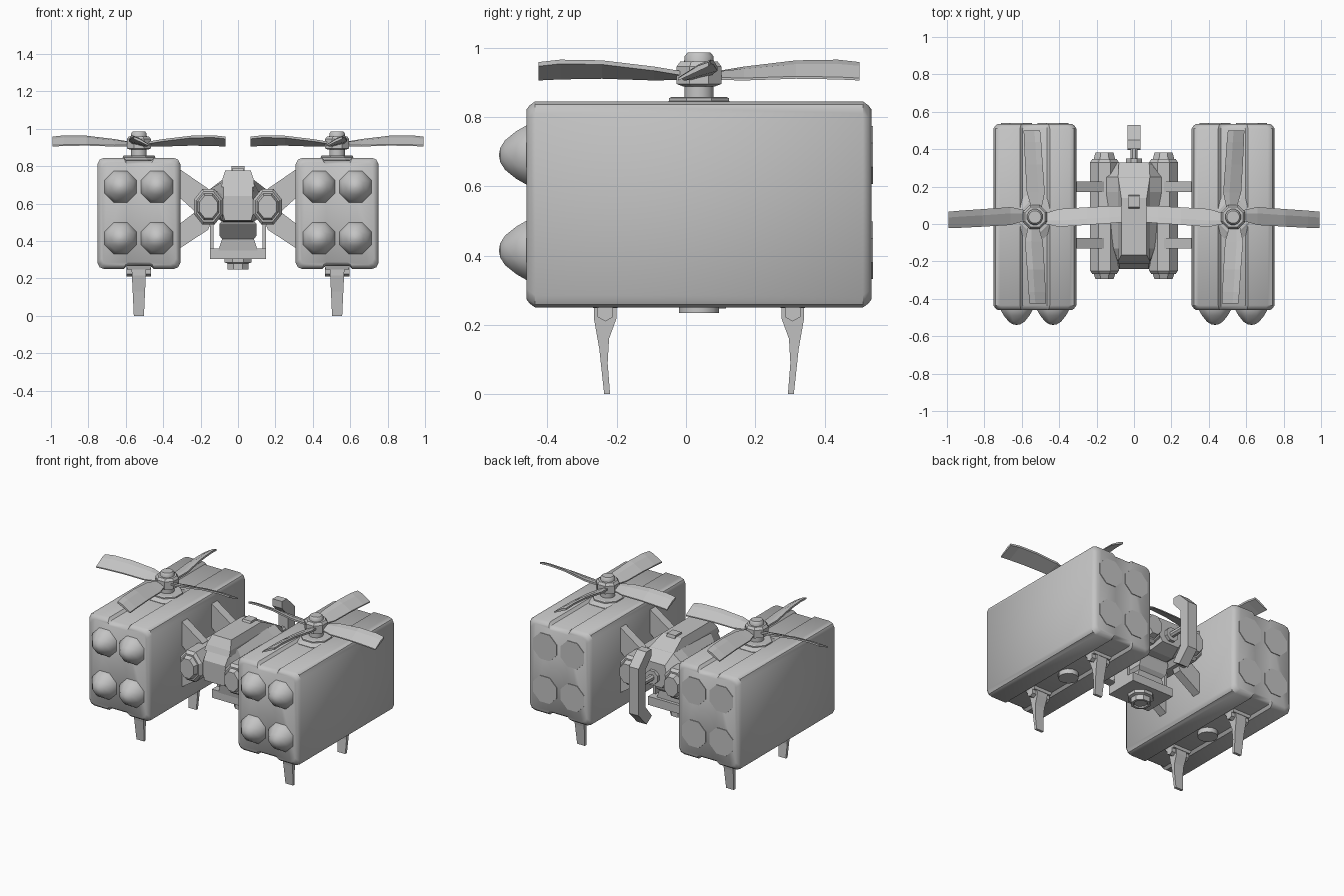
import bpy, bmesh, math
from mathutils import Matrix

if "Cube" in bpy.data.objects:
    bpy.data.objects.remove(bpy.data.objects["Cube"])

grey = bpy.data.materials.new("light_grey")
grey.diffuse_color = (0.55, 0.55, 0.55, 1)
grey.use_nodes = True
grey.node_tree.nodes["Principled BSDF"].inputs["Base Color"].default_value = grey.diffuse_color
CY = 0.0375          # fore-aft centre of the pods
PX = 0.53            # sideways centre of the pods


def loft(name, rings, smooth=None):
    """Skin a stack of equal-length rings and cap both ends."""
    bm = bmesh.new()
    loops = [[bm.verts.new(p) for p in r] for r in rings]
    n = len(loops[0])
    for a, b in zip(loops, loops[1:]):
        for i in range(n):
            j = (i + 1) % n
            bm.faces.new((a[i], a[j], b[j], b[i]))
    bm.faces.new(loops[0])
    bm.faces.new(loops[-1])
    bmesh.ops.recalc_face_normals(bm, faces=bm.faces)
    me = bpy.data.meshes.new(name)
    bm.to_mesh(me)
    bm.free()
    me.materials.append(grey)
    ob = bpy.data.objects.new(name, me)
    bpy.context.collection.objects.link(ob)
    if smooth:
        bpy.ops.object.select_all(action='DESELECT')
        bpy.context.view_layer.objects.active = ob
        ob.select_set(True)
        bpy.ops.object.shade_smooth_by_angle(angle=math.radians(smooth))
    return ob


def turned(name, axis, center, steps, sides=8, sx=1, sz=1, smooth=None):
    """Turned part: steps are (position along axis, radius)."""
    rings = []
    for h, r in steps:
        ring = []
        for i in range(sides):
            a = 2 * math.pi * (i + 0.5) / sides
            u, v = r * sx * math.cos(a), r * sz * math.sin(a)
            ring.append({'z': (center[0] + u, center[1] + v, h),
                         'y': (center[0] + u, h, center[1] + v),
                         'x': (h, center[0] + u, center[1] + v)}[axis])
        rings.append(ring)
    return loft(name, rings, smooth)


def slab(name, levels):
    """Stacked rectangles: (z, half width, y front, y back, x centre)."""
    return loft(name, [[(cx - w, y0, z), (cx + w, y0, z), (cx + w, y1, z), (cx - w, y1, z)]
                       for z, w, y0, y1, cx in levels])


def plate(name, axis, pts, a, b):
    """Flat outline extruded along x or y."""
    return loft(name, [[(t, p, q) if axis == 'x' else (p, t, q) for p, q in pts] for t in (a, b)])


# chamfered pod outline with a shallow channel along top and bottom
corner = [(0.065, 0.282), (0.08, 0.2975), (0.185, 0.2975), (0.21, 0.288), (0.2225, 0.262)]
quarter = corner + [(x, -z) for x, z in reversed(corner)]
outline = quarter + [(-x, -z) for x, z in quarter]

# blade sections: distance, low edge x, z, high edge x, z
sections = [(0.04, -0.016, 0.910, 0.034, 0.922), (0.13, -0.043, 0.908, 0.053, 0.937),
            (0.28, -0.052, 0.913, 0.042, 0.955), (0.40, -0.058, 0.911, 0.034, 0.957),
            (0.463, -0.060, 0.908, 0.028, 0.950)]

leg = [(-0.265, 0.255), (-0.265, 0.215), (-0.250, 0.13), (-0.236, 0.0), (-0.219, 0.0),
       (-0.226, 0.09), (-0.222, 0.16), (-0.200, 0.22), (-0.200, 0.255)]

for s, side in ((-1, "left"), (1, "right")):
    cx = s * PX
    # launcher pod
    rings = []
    for y, k in ((-0.46, 0.905), (-0.452, 0.95), (-0.435, 1), (0.51, 1), (0.527, 0.95), (0.535, 0.905)):
        d = 0.2225 * (1 - k) / 0.2225 * 0.25
        rings.append([(cx + x * (1 - d / 0.2225), y, 0.5475 + z * (1 - d / 0.2975)) for x, z in outline])
    loft(side + "_pod", rings, 40)

    # faceted warheads in front, flush tube ends behind
    for dx in (-0.0975, 0.0975):
        for z in (0.69, 0.415):
            c = (cx + dx, z)
            turned(side + "_warhead", 'y', c, [(-0.44, 0.094), (-0.461, 0.092), (-0.490, 0.074),
                                               (-0.522, 0.046), (-0.536, 0.022), (-0.539, 0.004)], 8, smooth=50)
            turned(side + "_tube_end", 'y', c, [(0.52, 0.09), (0.539, 0.09)])

    # rotor mast, hub and cap
    turned(side + "_rotor_base", 'z', (cx, CY), [(0.82, 0.125), (0.832, 0.125), (0.846, 0.093),
                                                 (0.854, 0.093), (0.858, 0.085)])
    turned(side + "_rotor_mast", 'z', (cx, CY), [(0.85, 0.043), (0.90, 0.043)], 12, smooth=40)
    turned(side + "_rotor_hub", 'z', (cx, CY), [(0.888, 0.05), (0.895, 0.07), (0.945, 0.07), (0.96, 0.058)], 8)
    turned(side + "_rotor_cap", 'z', (cx, CY), [(0.95, 0.043), (0.975, 0.043), (0.986, 0.034)], 12, smooth=40)

    # four pitched blades, opposite pitch on each side
    for q in range(4):
        rot = Matrix.Translation((cx, CY, 0)) @ Matrix.Diagonal((-s, 1, 1, 1)) @ Matrix.Rotation(q * math.pi / 2, 4, 'Z')
        rings = []
        for r, x0, z0, x1, z1 in sections:
            xm, zm = x0 * 0.35 + x1 * 0.65, z0 * 0.35 + z1 * 0.65 + 0.012
            rings.append([(x0, r, z0 - 0.003), (x1, r, z1 - 0.004), (x1, r, z1 + 0.008),
                          (xm, r, zm), (x0, r, z0 + 0.004)])
        ob = loft(side + "_blade", rings)
        ob.data.transform(rot)
        if s > 0:
            ob.data.flip_normals()

    # belly disc, landing legs and their hinge pins
    turned(side + "_belly_disc", 'z', (cx, CY), [(0.235, 0.06), (0.28, 0.06)], 12, smooth=40)
    for f, end in ((1, "front"), (-1, "rear")):
        pts = [(CY + f * (y - CY), z) for y, z in leg]
        loft(f"{side}_{end}_leg", [[(cx + t * (0.027 + 0.012 * z / 0.255), y, z) for y, z in pts] for t in (-1, 1)])
        hy = CY + f * (-0.2325 - CY)
        turned(f"{side}_{end}_hinge_pin", 'x', (hy, 0.236), [(cx - 0.065, 0.026), (cx + 0.065, 0.026)], 6)
        slab(f"{side}_{end}_hinge_mount", [(0.248, 0.06, hy - 0.035, hy + 0.035, cx),
                                           (0.28, 0.075, hy - 0.045, hy + 0.045, cx)])

    # crossed struts holding the pod to the body
    for y in (-0.103, 0.2):
        for end, pts in (("upper", [(0.32, 0.79), (0.32, 0.64), (0.2, 0.53), (0.12, 0.56), (0.16, 0.68)]),
                         ("lower", [(0.32, 0.355), (0.32, 0.485), (0.21, 0.57), (0.12, 0.56), (0.16, 0.46)])):
            plate(f"{side}_{end}_strut", 'y', [(s * x, z) for x, z in pts], y - 0.028, y + 0.028)

    # side engine with stepped ends
    turned(side + "_engine", 'y', (s * 0.158, 0.583),
           [(-0.295, 0.04), (-0.295, 0.052), (-0.268, 0.062), (-0.268, 0.07), (-0.25, 0.083), (0.33, 0.083),
            (0.348, 0.07), (0.348, 0.062), (0.382, 0.052)], 8, 1, 1.25)

    # sensor cradle post
    slab(side + "_cradle_post", [(0.34, 0.009, 0.0, 0.12, s * 0.141), (0.53, 0.009, 0.0, 0.12, s * 0.141)])

# central hull, lofted nose to tail
rings = []
for y, w, b, zb, zt in ((-0.24, 0.085, 0.07, 0.51, 0.64), (-0.2, 0.088, 0.08, 0.505, 0.70), (-0.13, 0.11, 0.08, 0.5, 0.715),
                        (0.17, 0.15, 0.08, 0.5, 0.727), (0.25, 0.15, 0.08, 0.5, 0.727), (0.33, 0.09, 0.06, 0.53, 0.68)):
    half = [(b, zb), (w, zb + 0.05), (w, zt - 0.05), (0.085 if w > 0.1 else w * 0.9, zt)]
    rings.append([(x, y, z) for x, z in half] + [(-x, y, z) for x, z in reversed(half)])
loft("hull", rings)
slab("canopy", [(0.69, 0.088, -0.215, 0.26, 0), (0.725, 0.085, -0.2, 0.25, 0), (0.778, 0.068, -0.165, 0.14, 0)])
slab("canopy_latch", [(0.77, 0.03, 0.08, 0.155, 0), (0.79, 0.03, 0.09, 0.15, 0)])

# sensor turret under the hull
slab("turret_neck", [(0.51, 0.08, -0.15, 0.2, 0), (0.49, 0.1, -0.14, 0.19, 0), (0.43, 0.1, -0.08, 0.17, 0),
                     (0.41, 0.085, -0.06, 0.15, 0), (0.35, 0.105, -0.05, 0.15, 0)])
slab("turret_cradle", [(0.305, 0.15, -0.05, 0.17, 0), (0.36, 0.15, -0.05, 0.17, 0)])
turned("turret_lens", 'z', (0, 0.06), [(0.31, 0.078), (0.285, 0.078), (0.28, 0.06), (0.247, 0.06), (0.247, 0.045), (0.255, 0.04)])

# curved tail fin and its link
fin = [(0.40, 0.80), (0.45, 0.80), (0.53, 0.72), (0.53, 0.42), (0.45, 0.335), (0.395, 0.37), (0.46, 0.45), (0.46, 0.69), (0.40, 0.755)]
plate("tail_fin", 'x', fin, -0.034, 0.034)
turned("tail_link", 'y', (0, 0.59), [(0.31, 0.045), (0.35, 0.045), (0.35, 0.02), (0.47, 0.02)])
